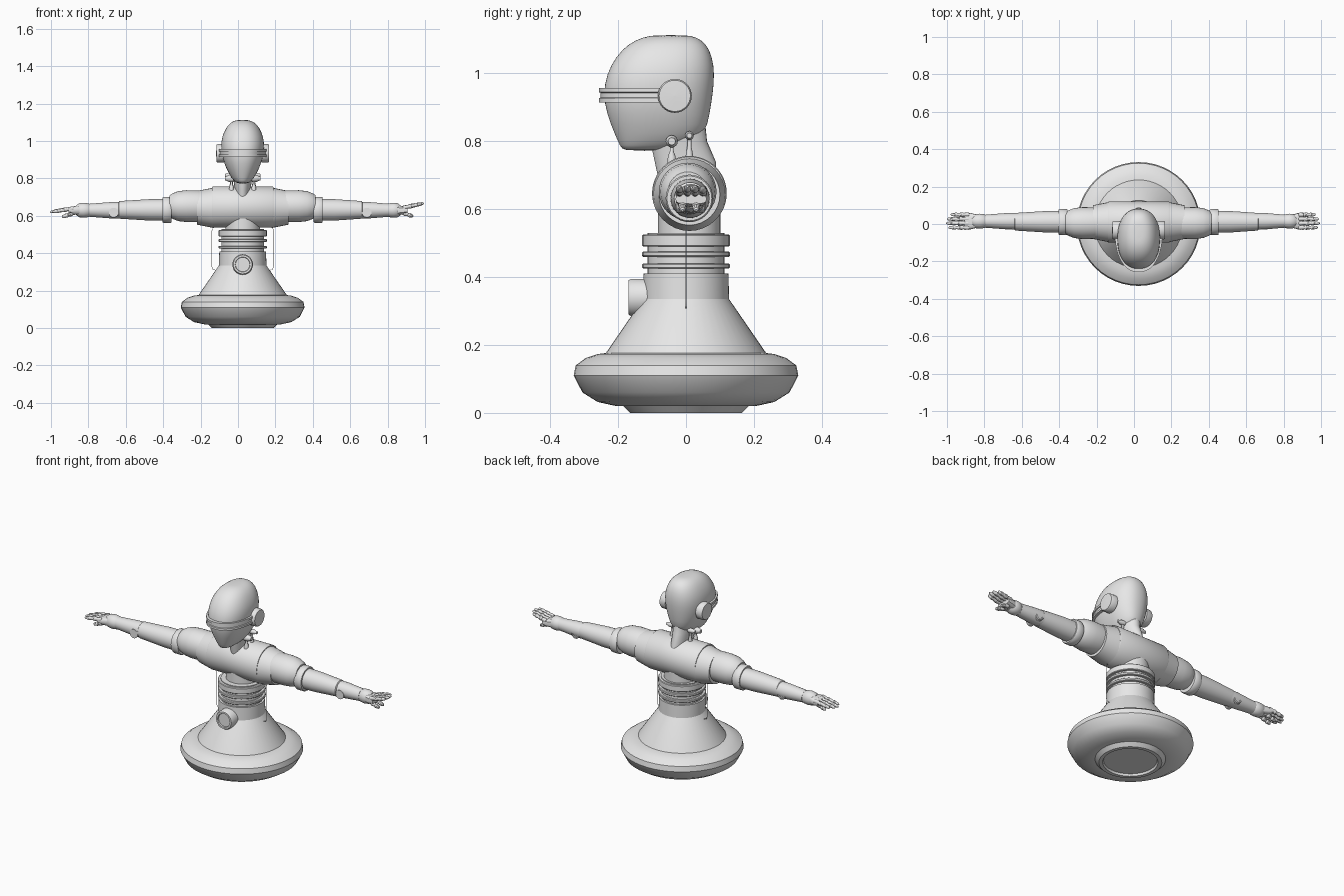
import bpy, bmesh, math
from mathutils import Vector

cube = bpy.data.objects.get("Cube")
if cube:
    bpy.data.objects.remove(cube, do_unlink=True)

CX = 0.025  # body axis
grey = bpy.data.materials.new("plain grey")
grey.use_nodes = True
grey.diffuse_color = (0.8, 0.8, 0.8, 1)
grey.node_tree.nodes["Principled BSDF"].inputs["Base Color"].default_value = (0.8, 0.8, 0.8, 1)


def loft(name, rings, closed_profile=True, angle=35, subdivide=0):
    """Skin a list of equal-length point rings and cap both ends."""
    bm = bmesh.new()
    loops = [[bm.verts.new(p) for p in ring] for ring in rings]
    for a, b in zip(loops, loops[1:]):
        n = len(a)
        for i in range(n):
            j = (i + 1) % n
            bm.faces.new((a[i], a[j], b[j], b[i]))
    bm.faces.new(loops[0])
    bm.faces.new(loops[-1])
    bmesh.ops.recalc_face_normals(bm, faces=bm.faces)
    mesh = bpy.data.meshes.new(name)
    bm.to_mesh(mesh)
    bm.free()
    mesh.materials.append(grey)
    obj = bpy.data.objects.new(name, mesh)
    bpy.context.collection.objects.link(obj)
    bpy.ops.object.select_all(action='DESELECT')
    obj.select_set(True)
    bpy.context.view_layer.objects.active = obj
    bpy.ops.object.shade_smooth_by_angle(angle=math.radians(angle))
    if subdivide:
        obj.modifiers.new("Smooth", 'SUBSURF').levels = subdivide
        obj.modifiers["Smooth"].render_levels = subdivide
    return obj


def lathe(name, profile, origin, axis=(0, 0, 1), sides=32, angle=35):
    """Spin (distance, radius) pairs around an axis."""
    axis = Vector(axis).normalized()
    u = axis.orthogonal().normalized()
    v = axis.cross(u)
    turns = [2 * math.pi * i / sides for i in range(sides)]
    rings = [[Vector(origin) + axis * t + (u * math.cos(a) + v * math.sin(a)) * max(r, 0.0005)
              for a in turns] for t, r in profile]
    return loft(name, rings, angle=angle)


def power(c, e):
    return math.copysign(abs(c) ** e, c)


def oval_rings(rows, sides=32, e=0.88):
    """Horizontal ovals from (z, front y, back y, half width) rows."""
    turns = [2 * math.pi * i / sides for i in range(sides)]
    return [[(CX + w * power(math.cos(a), e),
              (f + b) / 2 + (b - f) / 2 * power(math.sin(a), e), z) for a in turns]
            for z, f, b, w in rows]


# Pedestal
lathe("base", [(.012, 0), (.012, .14), (0, .145), (0, .165), (.02, .185), (.02, .205),
               (.032, .26), (.06, .305), (.11, .331), (.14, .325), (.162, .295),
               (.173, .262), (.178, .225)], (CX, 0, 0), sides=48)
lathe("pedestal_cone", [(.15, .25), (.178, .235), (.335, .127), (.41, .125)], (CX, 0, 0), sides=48, angle=25)
lathe("waist", [(.4, .114), (.53, .114)], (CX, 0, 0))
for i, (low, high) in enumerate([(.425, .44), (.46, .476), (.49, .525)]):
    lathe(f"waist_ring_{i + 1}", [(low, .11), (low, .126), (low + .003, .129),
                                  (high - .003, .129), (high, .126), (high, .11)], (CX, 0, 0))
lathe("front_knob", [(0, .055), (.065, .055), (.073, .05), (.073, .04), (.066, .038), (.066, 0)],
      (CX, -.097, .34), (0, -1, 0))

# Torso
lathe("lower_torso", [(.52, .092), (.63, .092)], (CX, .01, 0))
lathe("torso", [(-.165, .1), (-.165, .107), (-.16, .11), (.16, .11), (.165, .107), (.165, .1)],
      (CX, .01, .647), (1, 0, 0), sides=48)

# Neck and head
loft("neck", oval_rings([(.66, -.075, .09, .04), (.74, -.092, .088, .042),
                         (.8, -.105, .062, .05), (.87, -.11, .055, .06)], e=1))
loft("head", oval_rings([(.772, -.185, -.06, .025), (.785, -.194, 0, .047), (.82, -.21, .058, .072),
                         (.88, -.234, .07, .1), (.94, -.245, .08, .114), (1.0, -.234, .085, .116),
                         (1.05, -.207, .078, .101), (1.088, -.17, .06, .078),
                         (1.108, -.125, .03, .05), (1.113, -.09, 0, .02)]),
     angle=180, subdivide=1)

# Visor band with a groove, wrapped round the front of the head
band = [(-.02, -.021), (.004, -.021), (.004, -.009), (-.001, -.007),
        (-.001, .007), (.004, .009), (.004, .021), (-.02, .021)]
steps = [math.pi * i / 32 for i in range(33)]
loft("visor", [[(CX + (.124 + d) * power(math.cos(a), .88),
                 -.033 - (.22 + d) * power(math.sin(a), .88), .936 + h) for d, h in band]
               for a in steps])


def arm(side, s, reach):
    """One arm; s is the x direction and reach stretches it past the collar."""
    def at(d, y=.01, z=.632):
        return (CX + s * d, y, z)

    def far(d):
        return .43 + (d - .43) * reach

    def turned(part, profile, y=.01, z=.632, **kw):
        lathe(f"{side}_{part}", profile, at(0, y, z), (s, 0, 0), **kw)

    # Ear disc
    turned("ear_disc", [(.1, .05), (.133, .05), (.14, .046), (.142, 0)], -.033, .934)
    # Shoulder and sleeve
    turned("shoulder_socket", [(.16, .107), (.245, .09)], .01, .643)
    turned("shoulder", [(.19, .07), (.2, .079), (.24, .084), (.3, .085), (.345, .08),
                        (.375, .068), (.39, .058)], .005, .652)
    turned("arm_collar", [(.38, .06), (.38, .066), (.386, .07), (.422, .07), (.428, .066), (.428, .055)])
    turned("upper_arm", [(.42, .058), (far(.5), .057), (far(.66), .047), (far(.665), .04)], .012)
    turned("forearm", [(far(.65), .044), (far(.7), .044), (far(.79), .037), (far(.82), .035)], .015, .63)
    turned("wrist", [(far(.815), .03), (far(.825), .037), (far(.85), .04),
                     (far(.875), .037), (far(.89), .026)], .015, .63)
    lathe(f"{side}_elbow_disc", [(-.042, .026), (.042, .026), (.045, .022), (.045, .016), (.041, .014)],
          at(far(.69), .012, .617), (0, 1, 0), sides=24)
    # Palm
    palm = [(far(d), y, z) for d, y, z in [(.86, .034, .026), (.9, .044, .022), (.93, .046, .014)]]
    turns = [2 * math.pi * i / 16 for i in range(16)]
    loft(f"{side}_palm", [[at(d, .015 + y * power(math.cos(a), .6), .63 + z * power(math.sin(a), .6))
                           for a in turns] for d, y, z in palm])
    # Jointed fingers, raised on the left hand and lowered on the right
    lift = .22 if s > 0 else -.16

    def finger(part, d, y, z, length, slope, r):
        joints = [(0, .8), (.06, 1), (.3, .75), (.36, 1), (.42, 1), (.62, .7),
                  (.68, .9), (.74, .9), (.95, .6), (1, .25)]
        lathe(f"{side}_{part}", [(t * length, k * r) for t, k in joints], at(far(d), y, z),
              (s, 0, slope), sides=10)

    base_z = .643 if s > 0 else .64
    for i, size in enumerate([.9, 1, .96, .8]):
        finger(f"finger_{i + 1}", .905, -.019 + i * .023, base_z, .126 * reach * size, lift, .012)
    for i in range(2):
        finger(f"thumb_{i + 1}", .885, -.01 + i * .04, .622, .085 * reach, -.35, .013)

    # Neck pistons
    for i, (y, z, r) in enumerate([(-.042, .8, .018), (.01, .817, .013)]):
        lathe(f"{side}_piston_cap_{i + 1}", [(.045, r * .6), (.05, r), (.075, r), (.085, r * .7), (.094, r * .6)],
              at(0, y, z), (s, 0, 0), sides=16)
        lathe(f"{side}_piston_{i + 1}", [(.73, .013), (.755, .012), (z - .03, .006), (z, .006)],
              at(.06, y, 0), sides=12)

    # Thin hanging cable
    curve = bpy.data.curves.new(f"{side}_cable", 'CURVE')
    curve.dimensions = '3D'
    curve.bevel_depth = .0015
    curve.bevel_resolution = 1
    path = [at(d, 0, z) for d, z in [(.14, .545), (.16, .535), (.165, .52), (.165, .33), (.16, .315), (.12, .3)]]
    spline = curve.splines.new('POLY')
    spline.points.add(len(path) - 1)
    for point, co in zip(spline.points, path):
        point.co = (*co, 1)
    curve.materials.append(grey)
    bpy.context.collection.objects.link(bpy.data.objects.new(f"{side}_cable", curve))


arm("left", 1, .9)
arm("right", -1, 1)
